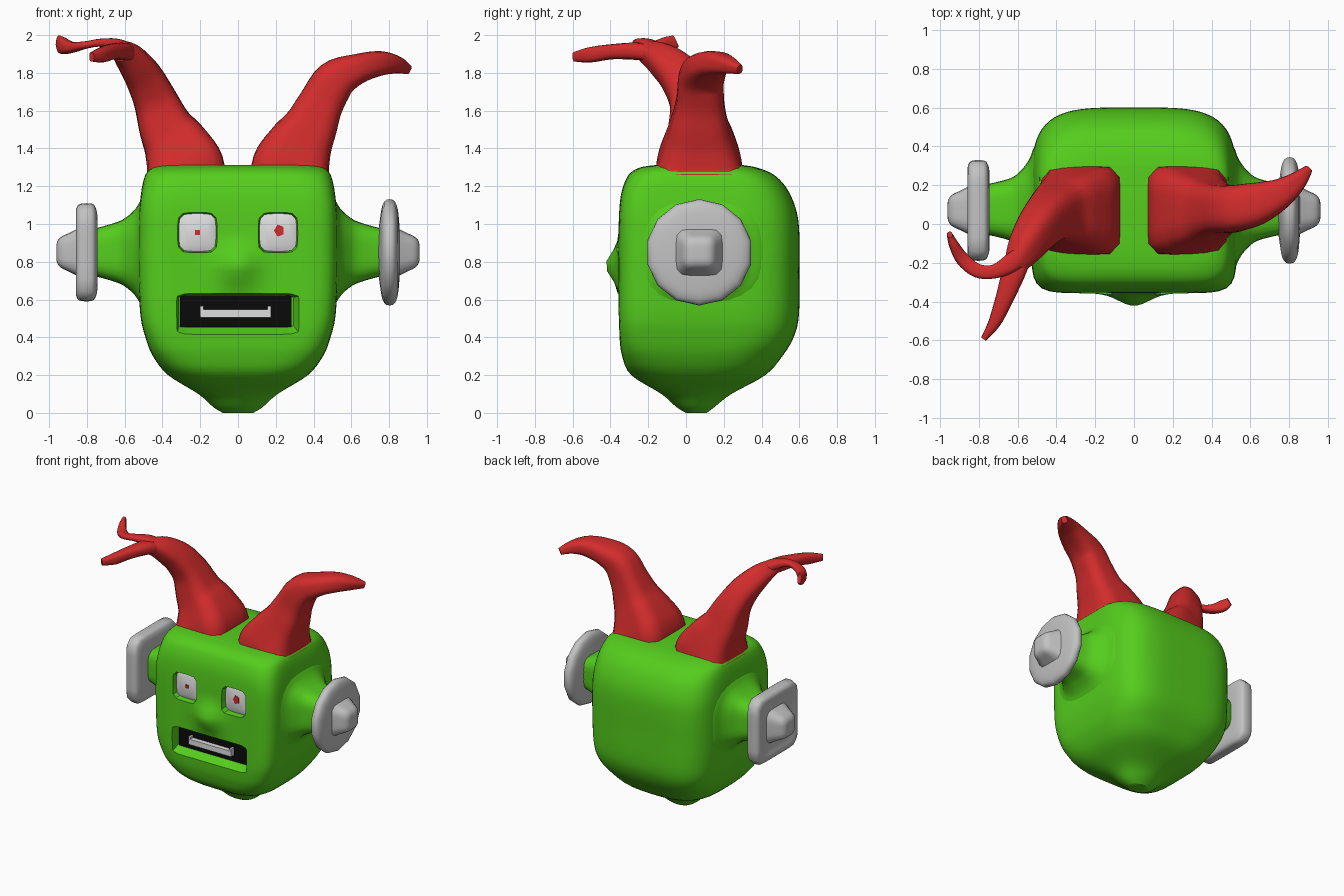
import bpy, bmesh, math
from mathutils import Vector

if "Cube" in bpy.data.objects:
    bpy.data.objects.remove(bpy.data.objects["Cube"])


def material(name, rgb):
    m = bpy.data.materials.new(name)
    m.diffuse_color = (*rgb, 1)
    m.use_nodes = True
    m.node_tree.nodes["Principled BSDF"].inputs["Base Color"].default_value = m.diffuse_color
    return m


GREEN = material("green_skin", (0.09, 0.61, 0.012))
RED = material("red_horn", (0.65, 0.025, 0.025))
GREY = material("grey_metal", (0.54, 0.54, 0.54))
WHITE = material("eye_white", (0.74, 0.74, 0.74))
BLACK = material("mouth_black", (0.003, 0.003, 0.003))


def catmull(p0, p1, p2, p3, t):
    return [0.5 * (2 * b + (c - a) * t + (2 * a - 5 * b + 4 * c - d) * t * t
                   + (3 * b - a - 3 * c + d) * t ** 3)
            for a, b, c, d in zip(p0, p1, p2, p3)]


def loft(name, rows, mat, ref, segs=24, sub=4, angle=45, axis=None):
    """Rows: x, y, z, half size along ref, half size across, roundness exponent
    (plus an optional second exponent for the far half). A fixed axis keeps rings parallel."""
    rows = [list(r) + ([r[5]] if len(r) == 6 else []) for r in rows]
    path = []
    for i in range(len(rows) - 1):
        quad = (rows[max(i - 1, 0)], rows[i], rows[i + 1], rows[min(i + 2, len(rows) - 1)])
        path += [catmull(*quad, k / sub) for k in range(sub)]
    path.append(rows[-1])
    ref = Vector(ref)
    bm = bmesh.new()
    rings = []
    for i, (x, y, z, ha, hb, n1, n2) in enumerate(path):
        t = Vector(path[min(i + 1, len(path) - 1)][:3]) - Vector(path[max(i - 1, 0)][:3])
        t = Vector(axis) if axis else t.normalized()
        a = (ref - t * ref.dot(t)).normalized()
        b = t.cross(a)
        ring = []
        for k in range(segs):
            ang = 2 * math.pi * (k + 0.5) / segs
            c, s = math.cos(ang), math.sin(ang)
            n = n1 if s < 0 else n2
            r = (abs(c) ** n + abs(s) ** n) ** (-1 / n)
            ring.append(bm.verts.new(Vector((x, y, z)) + a * (c * r * ha) + b * (s * r * hb)))
        rings.append(ring)
    for r0, r1 in zip(rings, rings[1:]):
        for k in range(segs):
            j = (k + 1) % segs
            bm.faces.new((r0[k], r0[j], r1[j], r1[k]))
    bm.faces.new(rings[0])
    bm.faces.new(rings[-1])
    bmesh.ops.recalc_face_normals(bm, faces=bm.faces)
    me = bpy.data.meshes.new(name)
    bm.to_mesh(me)
    bm.free()
    ob = bpy.data.objects.new(name, me)
    bpy.context.collection.objects.link(ob)
    me.materials.append(mat)
    smooth(ob, angle)
    return ob


def smooth(ob, angle=45):
    bpy.ops.object.select_all(action='DESELECT')
    ob.select_set(True)
    bpy.context.view_layer.objects.active = ob
    bpy.ops.object.shade_smooth_by_angle(angle=math.radians(angle))


X, Y, Z = (1, 0, 0), (0, 1, 0), (0, 0, 1)

# Head: stacked level sections (z, half width, front y, back y, front and back roundness)
levels = [(0.0, .08, 0.0, .11, 2, 2), (.03, .13, -.05, .15, 2, 2), (.1, .21, -.13, .24, 2.4, 2.2),
          (.2, .37, -.29, .42, 4, 3), (.3, .45, -.338, .51, 6, 3.5), (.4, .49, -.352, .57, 8, 4),
          (.52, .517, -.357, .598, 9, 4), (.75, .528, -.357, .6, 9, 4), (.95, .528, -.357, .6, 9, 4),
          (1.06, .524, -.354, .587, 9, 4), (1.15, .515, -.345, .555, 8, 4), (1.22, .503, -.325, .51, 7, 4),
          (1.27, .485, -.295, .45, 6, 4), (1.3, .45, -.24, .37, 5, 4), (1.312, .4, -.16, .3, 5, 4)]
head = loft("head", [(0, (f + b) / 2, z, w, (b - f) / 2, nf, nb) for z, w, f, b, nf, nb in levels],
            GREEN, X, segs=112, axis=Z)

# Nose: soft bump pulled out of the front
for v in head.data.vertices:
    if v.co.y < -0.25:
        v.co.y -= 0.07 * math.exp(-(v.co.x / .11) ** 2 - ((v.co.z - .78) / .085) ** 2)

# Eye sockets and mouth opening
cutters = [loft("socket_cutter", [(x, -.5, .955, .105, .107, 5), (x, -.36, .955, .105, .107, 5),
                                  (x, -.305, .955, .095, .097, 5)], GREEN, X, sub=1, axis=Y)
           for x in (-.215, .212)]
cutters.append(loft("mouth_cutter", [(0, -.5, .522, .325, .11, 14), (0, -.36, .522, .325, .11, 14),
                                     (-.01, -.29, .537, .303, .086, 30)], GREEN, X, segs=48, sub=1, axis=Y))
for c in cutters:
    mod = head.modifiers.new("cut", 'BOOLEAN')
    mod.operation = 'DIFFERENCE'
    mod.solver = 'EXACT'
    mod.object = c
    bpy.context.view_layer.objects.active = head
    bpy.ops.object.modifier_apply(modifier=mod.name)
for c in cutters:
    bpy.data.objects.remove(c)
smooth(head, 35)

# Eyes and pupils
for side, x in (("left", -.215), ("right", .212)):
    loft(side + "_eye", [(x, -.29, .955, .1, .102, 5), (x, -.318, .955, .098, .1, 5),
                         (x, -.33, .955, .07, .07, 4)], WHITE, X, sub=1)
for side, x, z, a, b, segs, n in (("left", -.215, .955, .013, .013, 4, 60),
                                  ("right", .218, .965, .028, .034, 5, 2)):
    loft(side + "_pupil", [(x, -.328, z, a, b, n), (x, -.336, z, a, b, n)], RED, X, segs=segs, sub=1)


def box(name, x0, x1, y0, y1, z0, z1, mat):
    xc, zc, a, b = (x0 + x1) / 2, (z0 + z1) / 2, (x1 - x0) / 2, (z1 - z0) / 2
    return loft(name, [(xc, y0, zc, a, b, 100), (xc, y1, zc, a, b, 100)], mat, X, segs=4, sub=1)


# Mouth backing and teeth
box("mouth_inside", -.308, .285, -.298, -.289, .455, .622, BLACK)
box("teeth", -.2, .175, -.335, -.29, .505, .548, WHITE)
for x in (-.2, .157):
    box("end_tooth", x, x + .018, -.334, -.29, .51, .566, WHITE)

# Ear stalks and hubs on both sides
for side, s in (("left", -1), ("right", 1)):
    loft(side + "_ear_stalk", [(s * x, .075, .85, a, b, n) for x, a, b, n in
                               ((.46, .36, .31, 3), (.51, .33, .28, 3), (.54, .26, .235, 3),
                                (.58, .205, .195, 3.5), (.64, .16, .16, 4), (.78, .125, .12, 4))],
         GREEN, Y, segs=32)
    loft(side + "_ear_hub", [(s * x, .07, .85, a, a, 5) for x, a in
                             ((.8, .15), (.85, .125), (.9, .1), (.94, .08), (.958, .055), (.962, .03))],
         GREY, Y, sub=2, angle=120)

# Round disc on the right ear, square plate on the left
loft("right_ear_disc", [(x, .07, .85, r, r, 2) for x, r in
                        ((.745, .13), (.755, .2), (.765, .25), (.785, .278), (.82, .278), (.84, .25),
                         (.85, .2), (.856, .12))], GREY, Y, segs=14, sub=2, angle=120, axis=X)
loft("left_ear_plate", [(-x, .07, .85, r, r, 9) for x, r in
                        ((.745, .14), (.745, .2), (.755, .24), (.775, .258), (.83, .258), (.85, .245),
                         (.858, .22), (.845, .18), (.84, .12))], GREY, Y, segs=32, sub=2, angle=120, axis=X)

# Right horn: one tapering curve
loft("right_horn", [(.28, .07, 1.1, .23, .21, 7), (.28, .07, 1.22, .23, .21, 7),
                    (.284, .07, 1.31, .225, .208, 7), (.33, .07, 1.42, .19, .175, 5),
                    (.385, .07, 1.52, .155, .143, 4), (.44, .075, 1.64, .128, .12, 3.5),
                    (.515, .08, 1.76, .12, .11, 3), (.63, .105, 1.82, .11, .08, 3),
                    (.75, .155, 1.85, .08, .065, 3), (.84, .22, 1.843, .05, .045, 3),
                    (.9, .285, 1.818, .02, .025, 3)], RED, Y)

# Left horn: bends forward, then forks in two
loft("left_horn", [(-.28, .07, 1.1, .23, .21, 7), (-.28, .07, 1.22, .23, .21, 7),
                   (-.284, .07, 1.31, .225, .208, 7), (-.33, .07, 1.42, .19, .175, 5),
                   (-.385, .06, 1.52, .155, .143, 4), (-.44, .035, 1.66, .125, .115, 3.5),
                   (-.5, -.03, 1.78, .11, .1, 3), (-.565, -.13, 1.87, .085, .08, 3),
                   (-.615, -.22, 1.915, .05, .055, 3)], RED, Y)
loft("left_horn_front_fork", [(-.565, -.14, 1.885, .035, .045, 3), (-.615, -.24, 1.913, .046, .06, 3),
                              (-.67, -.39, 1.912, .04, .046, 3), (-.72, -.51, 1.895, .04, .032, 3),
                              (-.775, -.592, 1.885, .025, .015, 3)], RED, Z, segs=16)
loft("left_horn_side_fork", [(-.55, -.14, 1.89, .04, .05, 3), (-.63, -.2, 1.942, .036, .05, 3),
                             (-.72, -.245, 1.96, .022, .036, 3), (-.81, -.24, 1.947, .02, .036, 3),
                             (-.885, -.18, 1.935, .03, .035, 3), (-.93, -.105, 1.945, .045, .025, 3),
                             (-.95, -.055, 1.968, .034, .014, 3)], RED, Z, segs=16)
